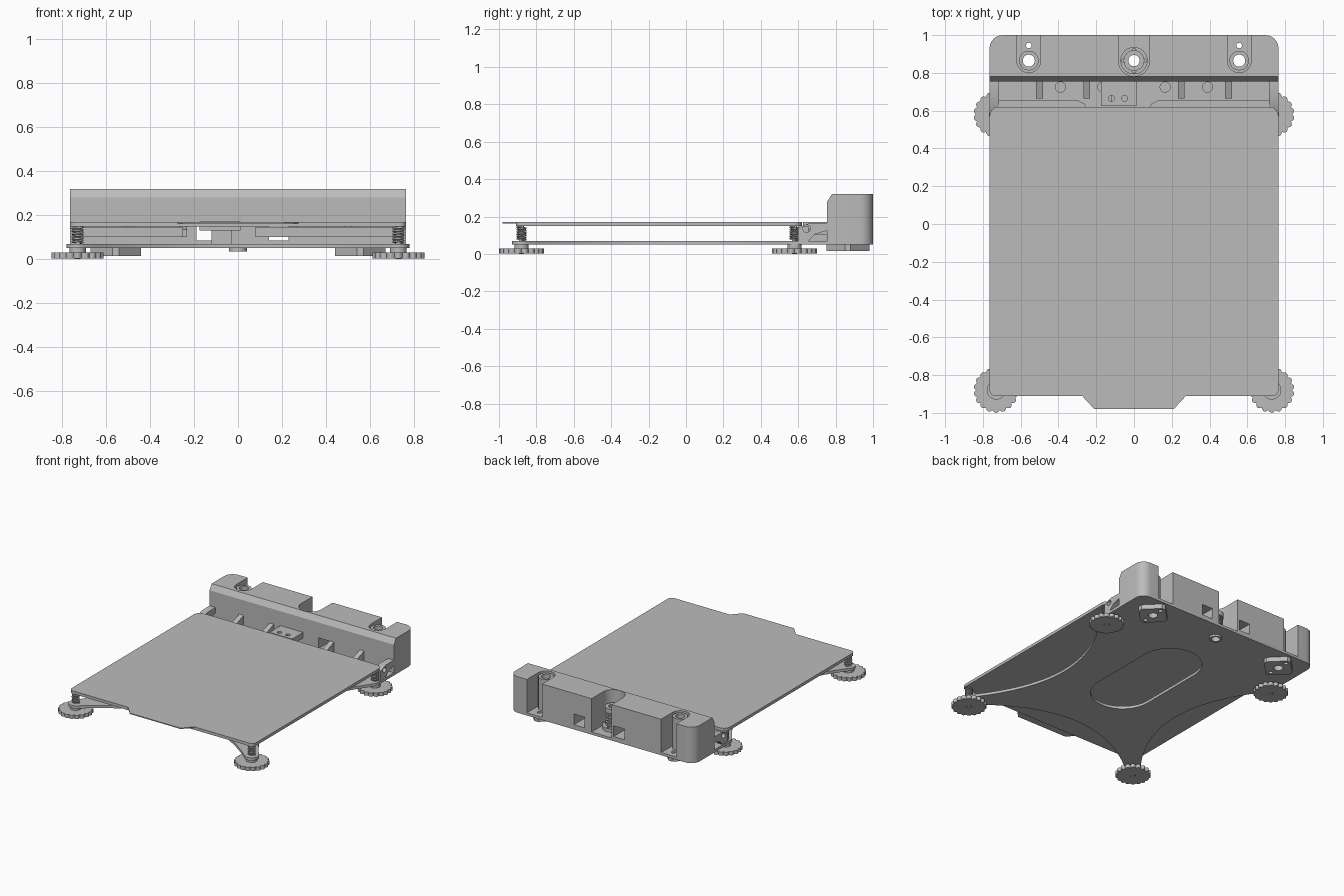
import bpy, bmesh, math
from mathutils import Vector

old = bpy.data.objects.get("Cube")
if old:
    bpy.data.objects.remove(old, do_unlink=True)

grey = bpy.data.materials.new("plain grey")
grey.use_nodes = True
COL = (0.5, 0.5, 0.5, 1)
grey.diffuse_color = COL
grey.node_tree.nodes["Principled BSDF"].inputs["Base Color"].default_value = COL


def activate(ob):
    bpy.ops.object.select_all(action='DESELECT')
    ob.select_set(True)
    bpy.context.view_layer.objects.active = ob


def finish(bm, name):
    bmesh.ops.recalc_face_normals(bm, faces=bm.faces)
    me = bpy.data.meshes.new(name)
    bm.to_mesh(me)
    bm.free()
    me.materials.append(grey)
    ob = bpy.data.objects.new(name, me)
    bpy.context.collection.objects.link(ob)
    return ob


def smooth(ob):
    activate(ob)
    bpy.ops.object.shade_smooth_by_angle(angle=math.radians(32))
    return ob


def prism(name, pts, lo, hi, axis='z', bevel=None):
    """Extrude a flat outline: (x, y) along z, or (y, z) along x."""
    put = (lambda a, b, t: (a, b, t)) if axis == 'z' else (lambda a, b, t: (t, a, b))
    bm = bmesh.new()
    face = bm.faces.new([bm.verts.new(put(a, b, lo)) for a, b in pts])
    res = bmesh.ops.extrude_face_region(bm, geom=[face])
    verts = [v for v in res["geom"] if isinstance(v, bmesh.types.BMVert)]
    bmesh.ops.translate(bm, verts=verts, vec=Vector(put(0, 0, hi - lo)))
    if bevel:
        rule, size = bevel
        edges = [e for e in bm.edges if rule(e)]
        bmesh.ops.bevel(bm, geom=edges, offset=size, segments=6, profile=0.5, affect='EDGES')
    return finish(bm, name)


def arc(cx, cy, r, a0, a1, n=8):
    step = math.radians(a1 - a0) / n
    a = math.radians(a0)
    return [(cx + r * math.cos(a + step * i), cy + r * math.sin(a + step * i)) for i in range(n + 1)]


def circle(cx, cy, r, n=24):
    return arc(cx, cy, r, 0, 360, n)[:-1]


def box(name, x0, x1, y0, y1, z0, z1):
    return prism(name, [(x0, y0), (x1, y0), (x1, y1), (x0, y1)], z0, z1)


def mirrored(half):
    """Close a right-hand outline with its mirror image."""
    return half + [(-x, y) for x, y in reversed(half) if x > 1e-5]


def cut(ob, cutters):
    activate(ob)
    for c in cutters:
        c.hide_render = True
        mod = ob.modifiers.new("cut", 'BOOLEAN')
        mod.operation, mod.solver, mod.object = 'DIFFERENCE', 'EXACT', c
        bpy.ops.object.modifier_apply(modifier=mod.name)
        bpy.data.objects.remove(c, do_unlink=True)
    return ob


def tube(name, x, y, r, inner, z0, z1, n=24):
    """Hollow upright cylinder."""
    bm = bmesh.new()
    rings = [[bm.verts.new((px, py, z)) for px, py in circle(x, y, rad, n)]
             for rad, z in ((r, z0), (r, z1), (inner, z1), (inner, z0))]
    for k in range(4):
        a, b = rings[k], rings[(k + 1) % 4]
        for i in range(n):
            j = (i + 1) % n
            bm.faces.new((a[i], a[j], b[j], b[i]))
    return smooth(finish(bm, name))


def spring(name, x, y, r, z0, z1, turns, wire):
    cu = bpy.data.curves.new(name, 'CURVE')
    cu.dimensions, cu.bevel_depth, cu.bevel_resolution = '3D', wire, 1
    n = turns * 14
    sp = cu.splines.new('POLY')
    sp.points.add(n)
    for i, p in enumerate(sp.points):
        a = math.tau * turns * i / n
        p.co = (x + r * math.cos(a), y + r * math.sin(a), z0 + (z1 - z0) * i / n, 1)
    cu.materials.append(grey)
    ob = bpy.data.objects.new(name, cu)
    bpy.context.collection.objects.link(ob)
    return ob


ROD_X, ROD_Y = 0.557, 0.865
RODS = (-ROD_X, 0, ROD_X)

# Carriage plate with bowed-in front and sides
N = 14
half = [(0.7 * i / N, -0.92 + 0.3 * (1 - (i / N) ** 2)) for i in range(N)]
half += arc(0.73, -0.88, 0.05, -127, 37)
half += [(0.77 - 0.28 * (1 - t * t), -0.15 + 0.7 * t) for t in [i / N for i in range(1 - N, N)]]
half += [(0.765, 0.55)] + arc(0.695, 0.93, 0.07, 0, 90, 6)
plate = prism("carriage_plate", mirrored(half), 0.05, 0.07)
slot = arc(0, 0.38, 0.22, 0, 180, 16) + arc(0, -0.12, 0.22, 180, 360, 16)
holes = [prism("slot_cutter", slot, 0, 0.1)]
holes += [prism("hole_cutter", circle(x, ROD_Y, 0.032), 0, 0.1) for x in RODS]
holes += [prism("hole_cutter", circle(s * ROD_X, 0.945, 0.015, 12), 0, 0.1) for s in (-1, 1)]
holes += [prism("hole_cutter", circle(x, 0.725, 0.027, 16), 0.06, 0.1) for x in (-0.39, -0.165, 0.165, 0.39)]
smooth(cut(plate, holes))

# Rear housing with three open-backed bays and two windows
profile = [(0.755, 0.07), (1, 0.07), (1, 0.32), (0.78, 0.32), (0.755, 0.28)]
housing = prism("rear_housing", profile, -0.765, 0.765, 'x',
                (lambda e: all(v.co.y > 0.99 for v in e.verts)
                 and abs(e.verts[0].co.z - e.verts[1].co.z) > 0.1, 0.07))
bays = []
for x in RODS:
    r = 0.083 if x == 0 else 0.063
    bays.append(prism("bay_cutter", [(x - r, 1.1)] + arc(x, ROD_Y, r, 180, 360, 16) + [(x + r, 1.1)], 0, 0.4))
bays += [box("window_cutter", x - 0.045, x + 0.045, 0.7, 1.1, 0.085, 0.165) for x in (-0.145, 0.185)]
smooth(cut(housing, bays))

# Rod bearings in the outer bays, with diamond flanges underneath
for s, side in ((-1, "right"), (1, "left")):
    x = s * ROD_X
    tube(side + "_rod_bearing", x, ROD_Y, 0.052, 0.032, 0.07, 0.31)
    d, c = 0.115, 0.015
    diamond = [(x + d, ROD_Y - c), (x + d, ROD_Y + c), (x + c, ROD_Y + d), (x - c, ROD_Y + d),
               (x - d, ROD_Y + c), (x - d, ROD_Y - c), (x - c, ROD_Y - d), (x + c, ROD_Y - d)]
    flange = prism(side + "_bearing_flange", diamond, 0.015, 0.05)
    drills = [prism("drill", circle(x, ROD_Y, 0.032), 0, 0.1)]
    drills += [prism("drill", circle(x, ROD_Y + t * 0.08, 0.015, 12), 0, 0.1) for t in (-1, 1)]
    smooth(cut(flange, drills))

# Lead screw nut in the centre bay
nut_flange = prism("screw_nut_flange", circle(0, ROD_Y, 0.072, 32), 0.07, 0.095)
drills = [prism("drill", circle(0, ROD_Y, 0.032), 0, 0.2)]
drills += [prism("drill", circle(px, py, 0.01, 10), 0, 0.2) for px, py in circle(0, ROD_Y, 0.055, 4)]
smooth(cut(nut_flange, drills))
tube("screw_nut_body", 0, ROD_Y, 0.042, 0.03, 0.035, 0.2)
spring("screw_nut_spring", 0, ROD_Y, 0.046, 0.1, 0.2, 5, 0.006)
tube("screw_nut_cap", 0, ROD_Y, 0.055, 0.03, 0.2, 0.235)

# Gussets between housing and bed
gusset = [(0.755, 0.165), (0.755, 0.125), (0.69, 0.105), (0.655, 0.07), (0.6, 0.07), (0.6, 0.14), (0.66, 0.165)]
rib = [(0.757, 0.168), (0.757, 0.1), (0.665, 0.1), (0.665, 0.135)]
for s, side in ((-1, "right"), (1, "left")):
    a, b = sorted((s * 0.715, s * 0.764))
    g = prism(side + "_gusset", gusset, a, b, 'x')
    smooth(cut(g, [prism("drill", circle(0.645, 0.135, 0.02, 16), a - 0.1, b + 0.1, 'x')]))
    for i, x in enumerate((0.25, 0.5)):
        prism(f"{side}_rib_{i}", rib, s * x - 0.018, s * x + 0.018, 'x')

# Cross bars behind the bed, and the small clamp between them
prism("right_cross_bar", [(-0.72, 0.6), (-0.25, 0.6), (-0.26, 0.635), (-0.3, 0.655), (-0.72, 0.655)], 0.1, 0.146)
prism("left_cross_bar", [(0.08, 0.6), (0.72, 0.6), (0.72, 0.655), (0.13, 0.655), (0.09, 0.635)], 0.1, 0.146)
clamp = box("cable_clamp", -0.175, 0.012, 0.625, 0.765, 0.13, 0.172)
smooth(cut(clamp, [prism("drill", circle(x, 0.665, 0.016, 12), 0.1, 0.2) for x in (-0.12, -0.05)]))
box("clamp_foot", -0.12, -0.03, 0.64, 0.75, 0.07, 0.13)

# Heated bed and the thin build sheet with its front grip tab
back = arc(0.715, 0.57, 0.05, 0, 90, 5)
front = arc(0.735, -0.88, 0.03, -90, 0, 4)
smooth(prism("heated_bed", mirrored([(0, -0.91)] + front + back), 0.148, 0.163))
smooth(prism("build_sheet", mirrored([(0, -0.98), (0.21, -0.98), (0.275, -0.91)] + front + back), 0.163, 0.17))

# Levelling screws, springs and scalloped knobs at the four corners
LOBES = 18
for x, side in ((-0.73, "right"), (0.73, "left")):
    for y, end in ((-0.88, "front"), (0.58, "back")):
        tag = f"{end}_{side}_"
        rim = []
        for i in range(LOBES * 6):
            a = math.tau * i / (LOBES * 6)
            r = 0.107 + 0.013 * abs(math.sin(a * LOBES / 2))
            rim.append((x + r * math.cos(a), y + r * math.sin(a)))
        knob = prism(tag + "knob", rim, 0.003, 0.03)
        smooth(cut(knob, [prism("drill", circle(x, y, 0.018, 12), -0.1, 0.012)]))
        smooth(prism(tag + "knob_collar", circle(x, y, 0.038), 0.03, 0.05))
        smooth(prism(tag + "screw", circle(x, y, 0.014, 12), 0.0, 0.166))
        spring(tag + "spring", x, y, 0.023, 0.073, 0.146, 6, 0.005)
